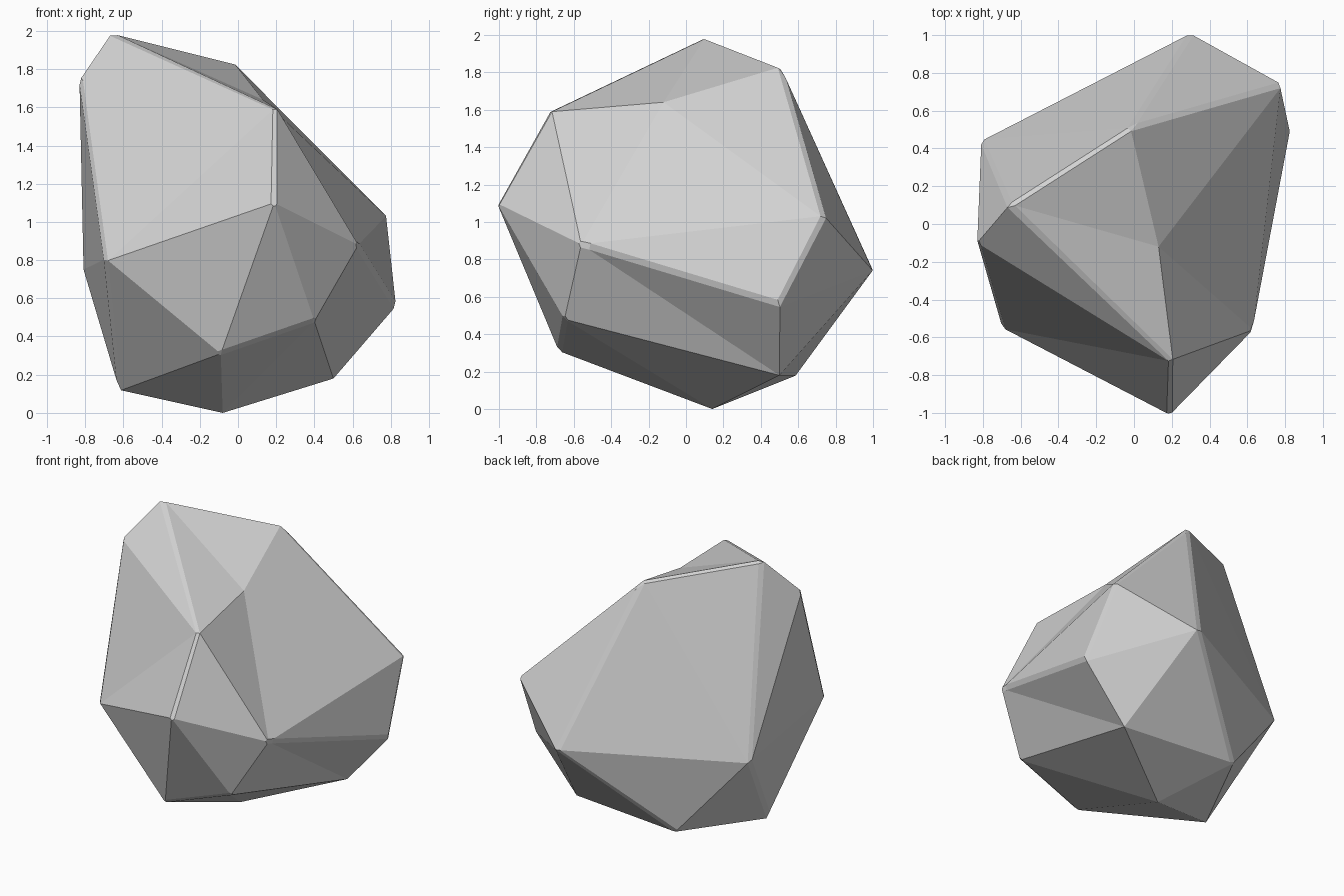
import bpy
import bmesh

cube = bpy.data.objects.get("Cube")
if cube:
    bpy.data.objects.remove(cube, do_unlink=True)

# Corners of the boulder, one letter each
corners = {
    "A": (-0.66, 0.10, 1.99), "B": (-0.02, 0.51, 1.83), "C": (0.20, -0.73, 1.60),
    "D": (0.19, -1.01, 1.10), "E": (-0.83, -0.10, 1.74), "F": (-0.70, -0.55, 0.80),
    "G": (0.63, -0.56, 0.88), "H": (0.78, 0.74, 1.03), "I": (0.83, 0.50, 0.56),
    "J": (0.30, 1.01, 0.74), "K": (-0.81, 0.44, 0.74), "L": (-0.09, -0.68, 0.31),
    "M": (0.40, -0.65, 0.48), "N": (0.50, 0.50, 0.18), "O": (-0.08, 0.14, 0.00),
    "P": (-0.63, -0.02, 0.14), "Q": (0.13, -0.12, 1.64), "R": (-0.33, 0.59, 0.18),
}

# Flat facets: dented crown, front, right side, back, underside
facets = (
    "QAB QBH QHG QGC QCA "
    "AEC EFC FDC DCG FDL LDM MDG "
    "GHI GIN GNM HIJ INJ "
    "BHJ BJK ABK AKE EKF KFP FLP "
    "OLM OMN OLP ONR ORP JNR JKR KRP"
).split()

# Ridges worn down to narrow chamfers
worn_ridges = "AB AC CD BH HI GI EF LM JR BJ AK KP FP".split()

bm = bmesh.new()
verts = {name: bm.verts.new(co) for name, co in corners.items()}
for facet in facets:
    bm.faces.new([verts[c] for c in facet])
bmesh.ops.recalc_face_normals(bm, faces=bm.faces[:])

ridges = [bm.edges.get([verts[c] for c in pair]) for pair in worn_ridges]
bmesh.ops.bevel(bm, geom=ridges, offset=0.02, offset_type='OFFSET', segments=1,
                profile=0.5, affect='EDGES', clamp_overlap=True)
bmesh.ops.recalc_face_normals(bm, faces=bm.faces[:])

mesh = bpy.data.meshes.new("boulder")
bm.to_mesh(mesh)
bm.free()

# Plain grey stone
stone = bpy.data.materials.new("grey_stone")
stone.use_nodes = True
colour = (0.65, 0.65, 0.65, 1.0)
stone.diffuse_color = colour
stone.node_tree.nodes["Principled BSDF"].inputs["Base Color"].default_value = colour
mesh.materials.append(stone)

boulder = bpy.data.objects.new("boulder", mesh)
bpy.context.collection.objects.link(boulder)
